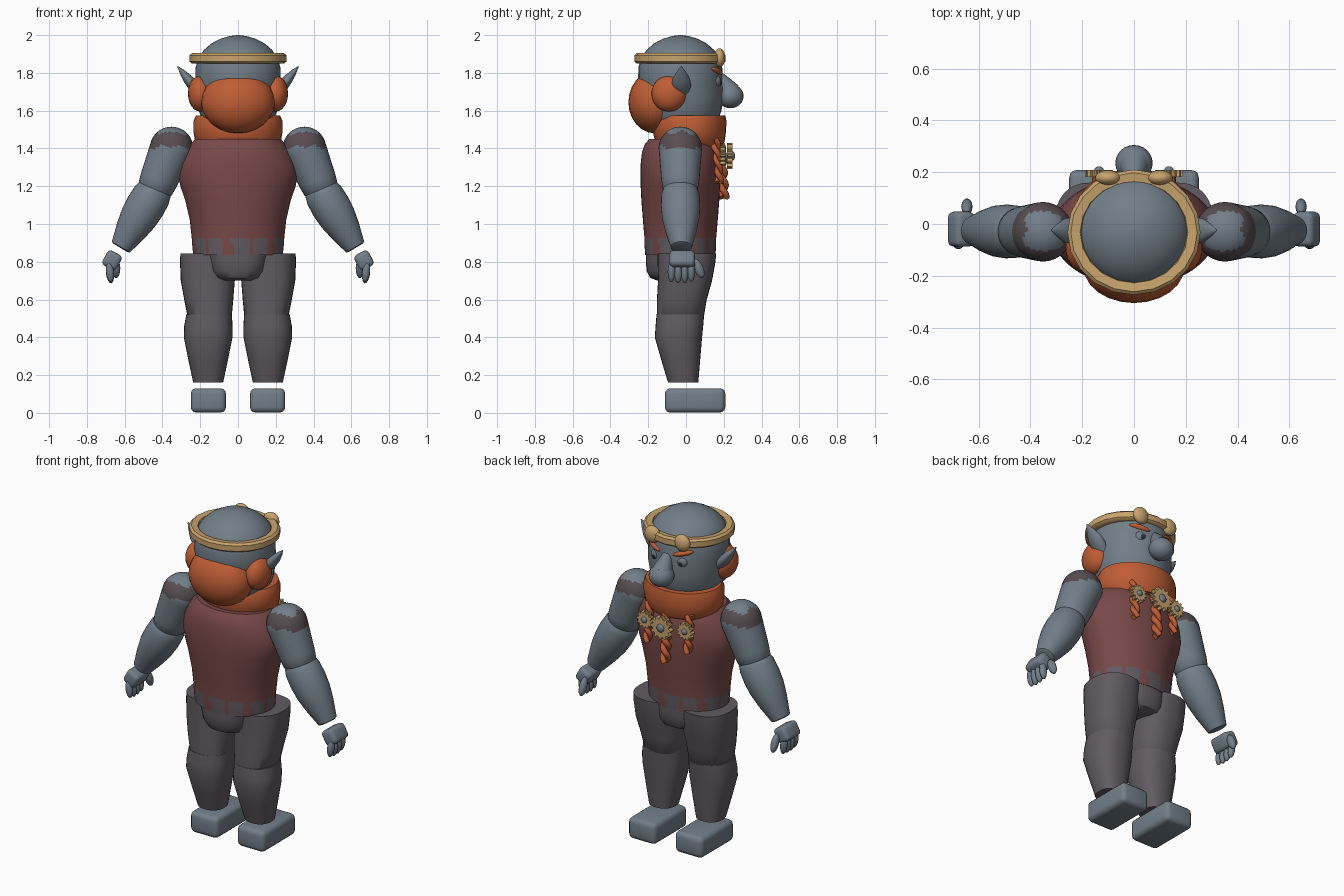
import bpy, bmesh, math
from mathutils import Vector, Matrix

cube = bpy.data.objects.get("Cube")
if cube:
    bpy.data.objects.remove(cube)


def material(name, r, g, b):
    m = bpy.data.materials.new(name)
    m.use_nodes = True
    m.diffuse_color = (r, g, b, 1)
    bsdf = next(n for n in m.node_tree.nodes if n.type == 'BSDF_PRINCIPLED')
    bsdf.inputs["Base Color"].default_value = (r, g, b, 1)
    return m


SKIN = material("slate_skin", .17, .21, .25)
VEST = material("maroon_vest", .19, .065, .065)
HAIR = material("ginger_hair", .52, .11, .035)
GOLD = material("pale_gold", .58, .37, .155)
CLOTH = material("mauve_cloth", .12, .105, .12)
WRAP = material("dark_wrap", .1, .075, .085)
DARK = material("dark_eye", .03, .035, .045)


def finish(name, bm, mats, rule=None, angle=40):
    """Turn a bmesh into an object, with materials chosen by a rule on face centres."""
    bmesh.ops.recalc_face_normals(bm, faces=bm.faces)
    if rule:
        for f in bm.faces:
            f.material_index = rule(f.calc_center_median())
    me = bpy.data.meshes.new(name)
    bm.to_mesh(me)
    bm.free()
    for m in mats:
        me.materials.append(m)
    ob = bpy.data.objects.new(name, me)
    bpy.context.collection.objects.link(ob)
    bpy.ops.object.select_all(action='DESELECT')
    ob.select_set(True)
    bpy.context.view_layer.objects.active = ob
    bpy.ops.object.shade_smooth_by_angle(angle=math.radians(angle))
    return ob


def loft(name, rings, mats, n=32, mat=None, rule=None, power=1.0, angle=40):
    """Skin oval rings given as (z, centre x, centre y, radius x, radius y)."""
    bm = bmesh.new()
    loops = []
    for z, cx, cy, rx, ry in rings:
        loop = []
        for i in range(n):
            a = math.tau * i / n
            c, s = math.cos(a), math.sin(a)
            c = math.copysign(abs(c) ** power, c)
            s = math.copysign(abs(s) ** power, s)
            loop.append(bm.verts.new((cx + rx * c, cy + ry * s, z)))
        loops.append(loop)
    for a, b in zip(loops, loops[1:]):
        for i in range(n):
            bm.faces.new((a[i], a[(i + 1) % n], b[(i + 1) % n], b[i]))
    bm.faces.new(loops[0])
    bm.faces.new(loops[-1])
    if mat:
        bm.transform(mat)
    return finish(name, bm, mats, rule, angle)


def ball(name, loc, radii, mat, rot=(0, 0, 0), seg=24):
    bm = bmesh.new()
    bmesh.ops.create_uvsphere(bm, u_segments=seg, v_segments=seg // 2, radius=1)
    turn = Matrix.LocRotScale(Vector(loc), None, None)
    for axis, r in zip("XYZ", rot):
        turn = turn @ Matrix.Rotation(r, 4, axis)
    bm.transform(turn @ Matrix.Diagonal((*radii, 1)))
    return finish(name, bm, [mat], angle=60)


def block(name, loc, size, mat, bevel, rot_y=0):
    bm = bmesh.new()
    bmesh.ops.create_cube(bm, size=1)
    bm.transform(Matrix.Diagonal((*size, 1)))
    bmesh.ops.bevel(bm, geom=bm.edges[:], offset=bevel, segments=3, affect='EDGES', profile=.5)
    bm.transform(Matrix.Translation(loc) @ Matrix.Rotation(rot_y, 4, 'Y'))
    return finish(name, bm, [mat])


def along(a, b):
    """Matrix taking local z from point a towards point b."""
    a, b = Vector(a), Vector(b)
    return Matrix.Translation(a) @ (b - a).to_track_quat('Z', 'Y').to_matrix().to_4x4()


def round_rings(pairs):
    return [(z, 0, 0, r, r) for z, r in pairs]


def gear(name, loc, r):
    """Toothed disc facing +y with a round stud."""
    bm = bmesh.new()
    teeth = 12
    ends = []
    for y in (-.014, .014):
        ends.append([bm.verts.new((math.cos(a) * k, y, math.sin(a) * k))
                     for i in range(teeth * 4)
                     for a, k in [(math.tau * i / (teeth * 4), r if i % 4 < 2 else r * .78)]])
    for e in ends:
        bm.faces.new(e)
    n = len(ends[0])
    for i in range(n):
        j = (i + 1) % n
        bm.faces.new((ends[0][i], ends[0][j], ends[1][j], ends[1][i]))
    bm.transform(Matrix.Translation(loc))
    finish(name, bm, [GOLD], angle=20)
    x, y, z = loc
    ball(name + "_stud", (x, y + .012, z), (r * .36, .016, r * .36), SKIN, seg=16)


def braid(name, x, y, top, bottom, r):
    """Two strands twisted round each other."""
    cu = bpy.data.curves.new(name, 'CURVE')
    cu.dimensions = '3D'
    cu.bevel_depth = r * .62
    cu.bevel_resolution = 2
    cu.use_fill_caps = True
    steps = 40
    for phase in (0, math.pi):
        sp = cu.splines.new('POLY')
        sp.points.add(steps)
        for i, p in enumerate(sp.points):
            t = i / steps
            a = phase + t * (top - bottom) * 50
            p.co = (x + r * .55 * math.cos(a), y + r * .55 * math.sin(a) + .02 * t,
                    top + (bottom - top) * t, 1)
        sp.use_smooth = True
    cu.materials.append(HAIR)
    bpy.context.collection.objects.link(bpy.data.objects.new(name, cu))


# Torso, with ragged vest tails over the waist cloth
def vest_rule(c):
    if c.z > .925:
        return 0
    a = math.atan2((c.y + .03) / .19, c.x / .245) / math.tau * 72
    k = int(a + 72) % 12
    return 0 if k in (2, 3, 9) or (k == 4 and c.z < .89) else 1


torso = [(.835, .238, .186), (.865, .24, .188), (.895, .243, .19), (.926, .245, .19),
         (1.02, .255, .198), (1.12, .278, .206), (1.2, .305, .21), (1.26, .317, .211),
         (1.32, .308, .21), (1.38, .28, .203), (1.42, .255, .19), (1.45, .228, .165)]
loft("torso", [(z, 0, -.03, rx, ry) for z, rx, ry in torso], [VEST, CLOTH], 72, rule=vest_rule)
loft("pelvis", [(.7, 0, -.03, .09, .12), (.715, 0, -.03, .13, .16), (.75, 0, -.03, .155, .178),
                (.8, 0, -.03, .165, .183), (.85, 0, -.03, .18, .183)], [CLOTH], power=.8)

# Head, beard collar and hair
head = [(1.5, .15), (1.54, .185), (1.6, .208), (1.68, .22), (1.76, .226), (1.83, .224),
        (1.88, .209), (1.92, .182), (1.955, .142), (1.98, .095), (1.995, .045), (2, .008)]
loft("head", [(z, 0, -.03 + (.012 if z < 1.7 else 0), r, r * .99) for z, r in head], [SKIN])
loft("beard_collar", [(1.41, 0, .02, .2, .17), (1.44, 0, .02, .228, .185), (1.49, 0, .018, .236, .194),
                      (1.545, 0, .018, .236, .196), (1.575, 0, .022, .222, .186)], [HAIR])
ball("hair_bun", (0, -.165, 1.645), (.195, .14, .165), HAIR)

# Headband with two studs
bm = bmesh.new()
outline = [(.195, 1.862), (.208, 1.9), (.244, 1.904), (.257, 1.893), (.257, 1.86), (.244, 1.85), (.21, 1.85)]
rows = [[bm.verts.new((r * math.cos(math.tau * i / 20), -.032 + .94 * r * math.sin(math.tau * i / 20), z))
         for r, z in outline] for i in range(20)]
for i in range(20):
    p, q = rows[i], rows[(i + 1) % 20]
    for k in range(len(outline)):
        m = (k + 1) % len(outline)
        bm.faces.new((p[k], q[k], q[m], p[m]))
finish("headband", bm, [GOLD])

# Nose
ball("nose_tip", (0, .235, 1.677), (.072, .07, .064), SKIN)
loft("nose_bridge", round_rings([(0, .025), (.04, .04), (.1, .06)]), [SKIN], 20,
     along((0, .175, 1.785), (0, .24, 1.68)))

# Paired parts
for s, side in ((1, "left"), (-1, "right")):
    ball(side + "_headband_stud", (s * .1, .178, 1.88), (.05, .03, .05), GOLD)
    ball(side + "_hair_puff", (s * .2, -.09, 1.69), (.065, .093, .095), HAIR)
    loft(side + "_ear", [(-.05, 0, 0, .035, .02), (0, 0, 0, .052, .03), (.05, 0, 0, .046, .026),
                         (.1, 0, 0, .022, .014), (.135, 0, 0, .002, .002)], [SKIN], 20,
         Matrix.Translation((s * .235, -.025, 1.73)) @ Matrix.Rotation(s * .68, 4, 'Y')
         @ Matrix.Rotation(math.pi / 2, 4, 'Z'))
    ball(side + "_eye", (s * .085, .155, 1.755), (.036, .03, .036), SKIN)
    ball(side + "_pupil", (s * .088, .178, 1.75), (.015, .01, .016), DARK, seg=12)
    ball(side + "_brow", (s * .095, .162, 1.81), (.06, .022, .016), HAIR, (0, -s * .25, -s * .45))

    # Arm
    shoulder, elbow, wrist = (s * .352, -.03, 1.4), (s * .445, -.03, 1.17), (s * .622, -.025, .875)
    cap = [(-.115 * math.cos(t * math.pi / 24), max(.003, .115 * math.sin(t * math.pi / 24))) for t in range(13)]
    shaft = [(.02, .113), (.04, .112), (.1, .107), (.18, .101), (.23, .094), (.26, .07)]
    loft(side + "_upper_arm", round_rings(cap + shaft), [SKIN, WRAP], 32, along(shoulder, elbow),
         lambda c: int(1.4 < c.z + .012 * math.sin(c.y * 60) < 1.485))
    loft(side + "_forearm", round_rings([(-.05, .06), (-.025, .088), (.02, .101), (.09, .104), (.16, .099),
                                         (.24, .083), (.31, .064), (.34, .056), (.345, .045)]),
         [SKIN], 32, along(elbow, wrist))

    # Hand
    block(side + "_palm", (s * .667, -.02, .808), (.085, .135, .09), SKIN, .022, -s * .5)
    for k in range(4):
        y = -.077 + k * .035
        ball(f"{side}_finger_{k + 1}", (s * .678, y, .738 + abs(k - 1.4) * .006),
             (.021, .02, .055), SKIN, (0, s * .12, 0), 16)
    ball(side + "_thumb", (s * .645, .067, .765), (.022, .025, .055), SKIN, (.4, 0, 0), 16)

    # Leg
    loft(side + "_thigh", [(.485, s * .15, -.03, .095, .1), (.51, s * .15, -.03, .117, .125),
                           (.6, s * .155, -.022, .13, .132), (.7, s * .16, -.005, .143, .143),
                           (.8, s * .162, .003, .145, .153), (.845, s * .163, .005, .142, .155)],
         [CLOTH], power=.85)
    loft(side + "_shin", [(.16, s * .158, -.015, .079, .08), (.28, s * .158, -.028, .105, .103),
                          (.4, s * .158, -.04, .129, .125), (.46, s * .157, -.035, .128, .126),
                          (.52, s * .153, -.03, .121, .126), (.53, s * .15, -.03, .1, .1)],
         [CLOTH], power=.85)
    block(side + "_foot", (s * .157, .048, .066), (.186, .32, .128), SKIN, .028)

    # Side gears and braids
    gear(side + "_gear", (s * .135, .195, 1.36), .052)
    braid(side + "_braid", s * .135, .155, 1.45, 1.22, .024)

gear("centre_gear", (0, .232, 1.36), .07)
braid("centre_braid", 0, .18, 1.43, 1.14, .027)
